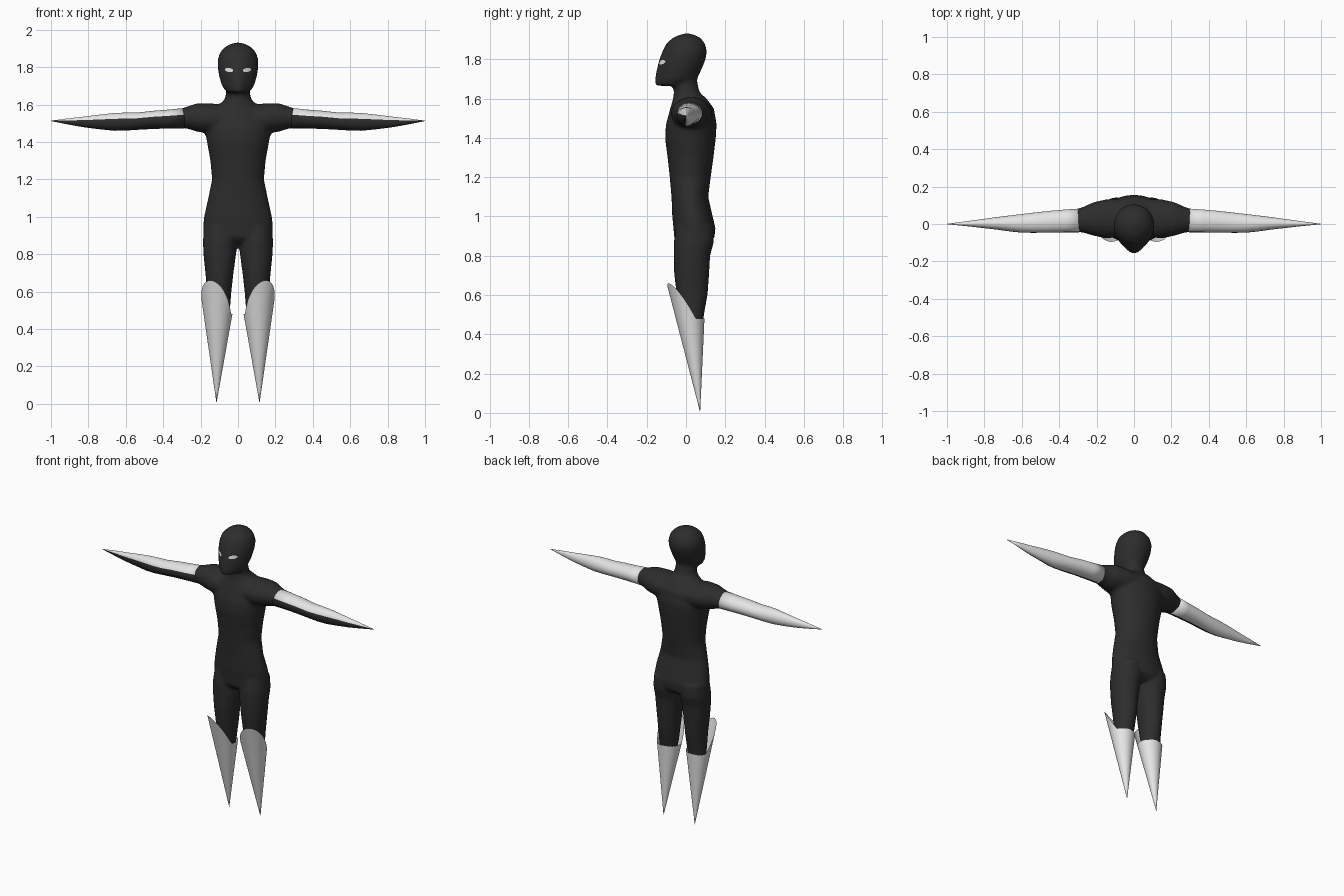
import bpy, bmesh, math
from mathutils import Vector
from mathutils.bvhtree import BVHTree

if "Cube" in bpy.data.objects:
    bpy.data.objects.remove(bpy.data.objects["Cube"])


def material(name, v):
    m = bpy.data.materials.new(name)
    m.diffuse_color = (v, v, v, 1)
    m.use_nodes = True
    m.node_tree.nodes["Principled BSDF"].inputs["Base Color"].default_value = m.diffuse_color
    return m


DARK = material("charcoal", 0.026)
LIGHT = material("pale grey", 0.78)


def loft(bm, rings, axis, side=1, n=36, paint=None):
    """Closed skin through rings (t, a0, a1, b0, b1[, front pinch]).
    axis 'z': a=x, b=y.  axis 'x': a=y, b=z.  side mirrors x."""
    loops = []
    for t, a0, a1, b0, b1, *k in rings:
        k = k[0] if k else 0
        loop = []
        for i in range(n):
            ang = math.tau * i / n
            s = max(0, -math.sin(ang))
            a = (a0 + a1) / 2 + (a1 - a0) / 2 * math.cos(ang) * (1 - k * s * s)
            b = (b0 + b1) / 2 + (b1 - b0) / 2 * math.sin(ang)
            co = (side * a, b, t) if axis == 'z' else (side * t, a, b)
            loop.append(bm.verts.new(co))
        loops.append(loop)
    faces = [bm.faces.new(loops[0]), bm.faces.new(loops[-1])]
    for lo, hi in zip(loops, loops[1:]):
        for i in range(n):
            j = (i + 1) % n
            f = bm.faces.new((lo[i], lo[j], hi[j], hi[i]))
            if paint:
                f.material_index = paint(360 * (i + 0.5) / n)
            faces.append(f)
    bmesh.ops.recalc_face_normals(bm, faces=faces)


def make_object(name, bm, mats):
    me = bpy.data.meshes.new(name)
    bm.to_mesh(me)
    bm.free()
    ob = bpy.data.objects.new(name, me)
    bpy.context.collection.objects.link(ob)
    for m in mats:
        me.materials.append(m)
    for p in me.polygons:
        p.use_smooth = True
    return ob


# Body: torso, neck, head, shoulders and legs fused into one smooth skin
torso = [(z, -w, w, f, b) for z, w, f, b in [
    (0.86, 0.15, -0.03, 0.11), (0.89, 0.186, -0.06, 0.145), (0.94, 0.188, -0.064, 0.15),
    (1.0, 0.182, -0.07, 0.136), (1.1, 0.16, -0.074, 0.113), (1.2, 0.139, -0.083, 0.126),
    (1.3, 0.148, -0.094, 0.14), (1.4, 0.166, -0.107, 0.152), (1.47, 0.18, -0.102, 0.156),
    (1.55, 0.17, -0.08, 0.142), (1.6, 0.1, -0.066, 0.105), (1.63, 0.07, -0.062, 0.07),
    (1.67, 0.064, -0.064, 0.06), (1.72, 0.06, -0.06, 0.055)]]
head = [(z, -w, w, f, b, k) for z, w, f, b, k in [
    (1.665, 0.06, -0.158, 0.02, 0.35), (1.70, 0.086, -0.159, 0.056, 0.4),
    (1.75, 0.101, -0.149, 0.08, 0.3), (1.80, 0.109, -0.136, 0.1, 0.2),
    (1.84, 0.109, -0.12, 0.107, 0.1), (1.88, 0.096, -0.1, 0.097, 0),
    (1.91, 0.067, -0.067, 0.073, 0), (1.926, 0.035, -0.03, 0.04, 0),
    (1.932, 0.008, -0.002, 0.012, 0)]]
shoulder = [(0.08, -0.07, 0.135, 1.45, 1.6), (0.15, -0.078, 0.132, 1.445, 1.607),
            (0.22, -0.062, 0.116, 1.455, 1.607), (0.27, -0.047, 0.092, 1.471, 1.59),
            (0.31, -0.042, 0.08, 1.475, 1.578)]
leg = [(0.95, 0.01, 0.18, -0.05, 0.14), (0.87, 0.003, 0.188, -0.062, 0.142),
       (0.8, 0.01, 0.185, -0.062, 0.123), (0.7, 0.024, 0.175, -0.06, 0.118),
       (0.6, 0.035, 0.165, -0.048, 0.11), (0.5, 0.043, 0.163, -0.03, 0.092),
       (0.4, 0.058, 0.158, -0.012, 0.078), (0.34, 0.07, 0.148, 0.0, 0.07)]
bm = bmesh.new()
loft(bm, torso, 'z')
loft(bm, head, 'z')
for s in (-1, 1):
    loft(bm, shoulder, 'x', s)
    loft(bm, leg, 'z', s)
body = make_object("body", bm, [DARK])
mod = body.modifiers.new("fuse", 'REMESH')
mod.mode = 'VOXEL'
mod.voxel_size = 0.01
mod.use_smooth_shade = True
mod = body.modifiers.new("soften", 'SMOOTH')
mod.factor = 0.5
mod.iterations = 8
dg = bpy.context.evaluated_depsgraph_get()
skin = bpy.data.meshes.new_from_object(body.evaluated_get(dg))
body.modifiers.clear()
body.data = skin
skin.materials.clear()
skin.materials.append(DARK)
for p in skin.polygons:
    p.material_index = 0
    p.use_smooth = True

# Spiked arms: pale all round except a dark strip at the lower front
arm = [(0.285, -0.044, 0.083, 1.472, 1.582), (0.37, -0.045, 0.077, 1.472, 1.573),
       (0.45, -0.046, 0.07, 1.47, 1.567), (0.54, -0.047, 0.06, 1.465, 1.557),
       (0.6, -0.046, 0.053, 1.461, 1.557), (0.66, -0.04, 0.046, 1.46, 1.555),
       (0.74, -0.029, 0.036, 1.468, 1.546), (0.82, -0.02, 0.025, 1.478, 1.536),
       (0.9, -0.011, 0.014, 1.492, 1.527), (1.0, -0.001, 0.001, 1.512, 1.514)]
for s, name in ((-1, "right"), (1, "left")):
    bm = bmesh.new()
    loft(bm, arm, 'x', s, paint=lambda deg: 1 if 155 < deg < 260 else 0)
    make_object(name + "_arm", bm, [LIGHT, DARK])

# Spiked boots: open cones whose rim rises to a knee point at the front
TIP = Vector((0.115, 0.072, 0.003))
N, ROWS = 48, 10
for s, name in ((-1, "right"), (1, "left")):
    bm = bmesh.new()
    tip = bm.verts.new((s * TIP.x, TIP.y, TIP.z))
    cols = []
    for i in range(N):
        a = math.tau * i / N                       # 0 = knee point direction
        d = a + math.radians(25)
        base = Vector((0.107 + 0.077 * math.sin(d), 0.021 - 0.073 * math.cos(d), 0.48))
        top = 0.48 + 0.18 * max(0, math.cos(a)) ** 1.2
        reach = (top - TIP.z) / (base.z - TIP.z)
        col = []
        for r in range(1, ROWS + 1):
            p = TIP + (base - TIP) * reach * r / ROWS
            col.append(bm.verts.new((s * p.x, p.y, p.z)))
        cols.append(col)
    for i in range(N):
        c, e = cols[i], cols[(i + 1) % N]
        bm.faces.new((tip, e[0], c[0]))
        for r in range(ROWS - 1):
            bm.faces.new((c[r], e[r], e[r + 1], c[r + 1]))
    bmesh.ops.recalc_face_normals(bm, faces=bm.faces)
    make_object(name + "_boot", bm, [LIGHT])

# Eyes: thin almond plates laid on the face
tree = BVHTree.FromPolygons([v.co for v in skin.vertices],
                            [tuple(p.vertices) for p in skin.polygons])
for s, name in ((-1, "right"), (1, "left")):
    bm = bmesh.new()

    def on_face(x, z):
        hit = tree.ray_cast(Vector((s * x, -1, z)), Vector((0, 1, 0)))[0]
        y = hit.y if hit else -0.12
        return bm.verts.new((s * x, y - 0.003, z))

    mid = on_face(0.048, 1.785)
    rim = []
    for i in range(16):
        a = math.tau * i / 16
        dx = 0.022 * math.cos(a)
        rim.append(on_face(0.048 + dx, 1.785 + 0.011 * math.sin(a) + 0.12 * dx))
    for i in range(16):
        f = bm.faces.new((mid, rim[i], rim[(i + 1) % 16]))
        f.normal_update()
        if f.normal.y > 0:
            f.normal_flip()
    make_object(name + "_eye", bm, [LIGHT])
